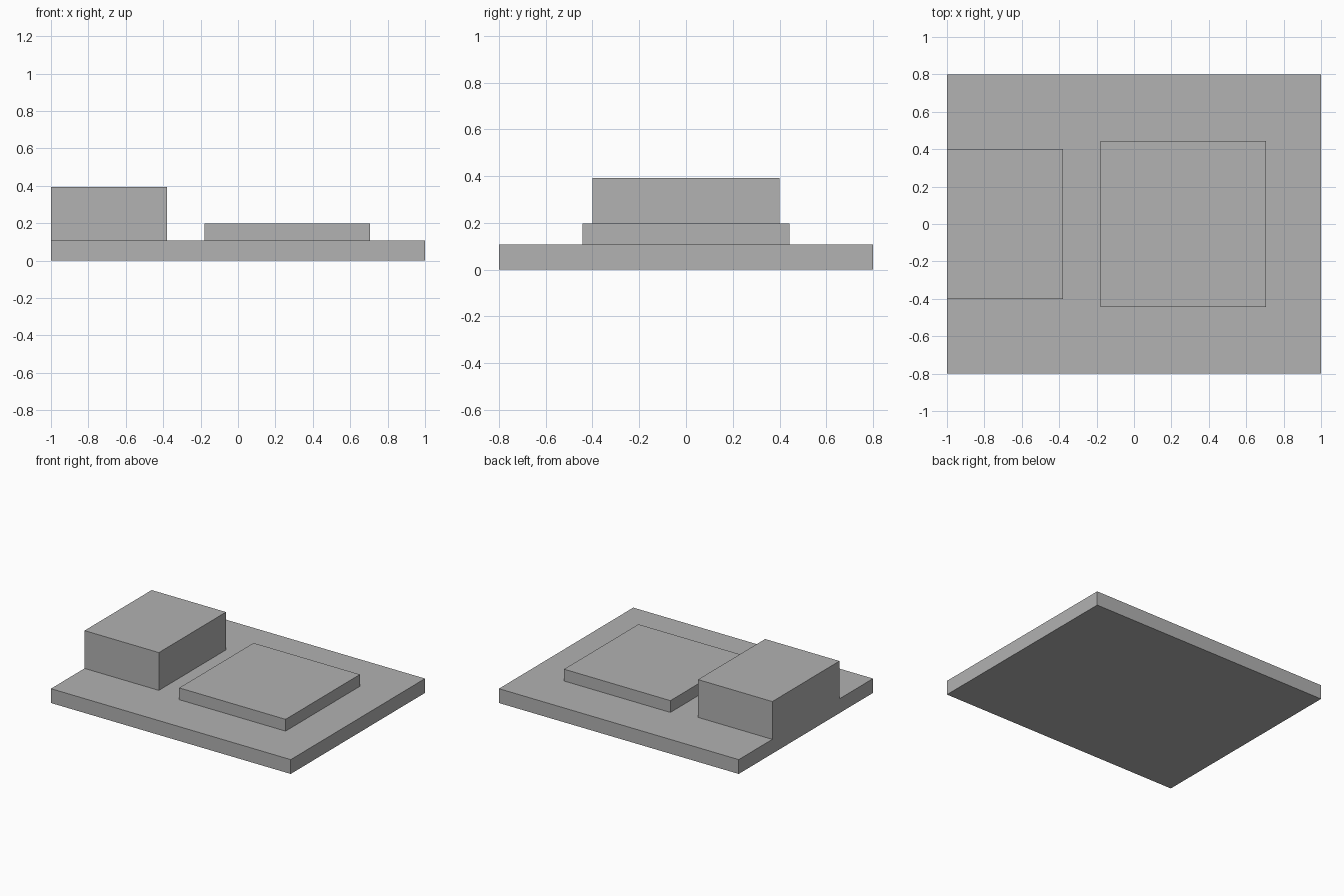
import bpy
from mathutils import Matrix, Vector
import bmesh

default_cube = bpy.data.objects.get("Cube")
if default_cube:
    bpy.data.objects.remove(default_cube, do_unlink=True)

# One plain grey for every part
GREY = (0.445, 0.445, 0.445, 1)
grey = bpy.data.materials.new("plain_grey")
grey.use_nodes = True
grey.diffuse_color = GREY
grey.node_tree.nodes["Principled BSDF"].inputs["Base Color"].default_value = GREY


def box(name, low, high):
    """Flat-sided box between two opposite corners."""
    low, high = Vector(low), Vector(high)
    bm = bmesh.new()
    bmesh.ops.create_cube(bm, size=1, matrix=Matrix.LocRotScale(
        (low + high) / 2, None, high - low))
    mesh = bpy.data.meshes.new(name)
    bm.to_mesh(mesh)
    bm.free()
    mesh.materials.append(grey)
    obj = bpy.data.objects.new(name, mesh)
    bpy.context.collection.objects.link(obj)
    return obj


BASE_TOP = 0.108

# Wide slab underneath
box("base_slab", (-1, -0.8, 0), (1, 0.8, BASE_TOP))
# Tall block flush with the right edge of the slab
box("tall_block", (-1, -0.4, BASE_TOP), (-0.38, 0.4, 0.393))
# Low square pad
box("low_pad", (-0.18, -0.443, BASE_TOP), (0.707, 0.443, 0.197))
